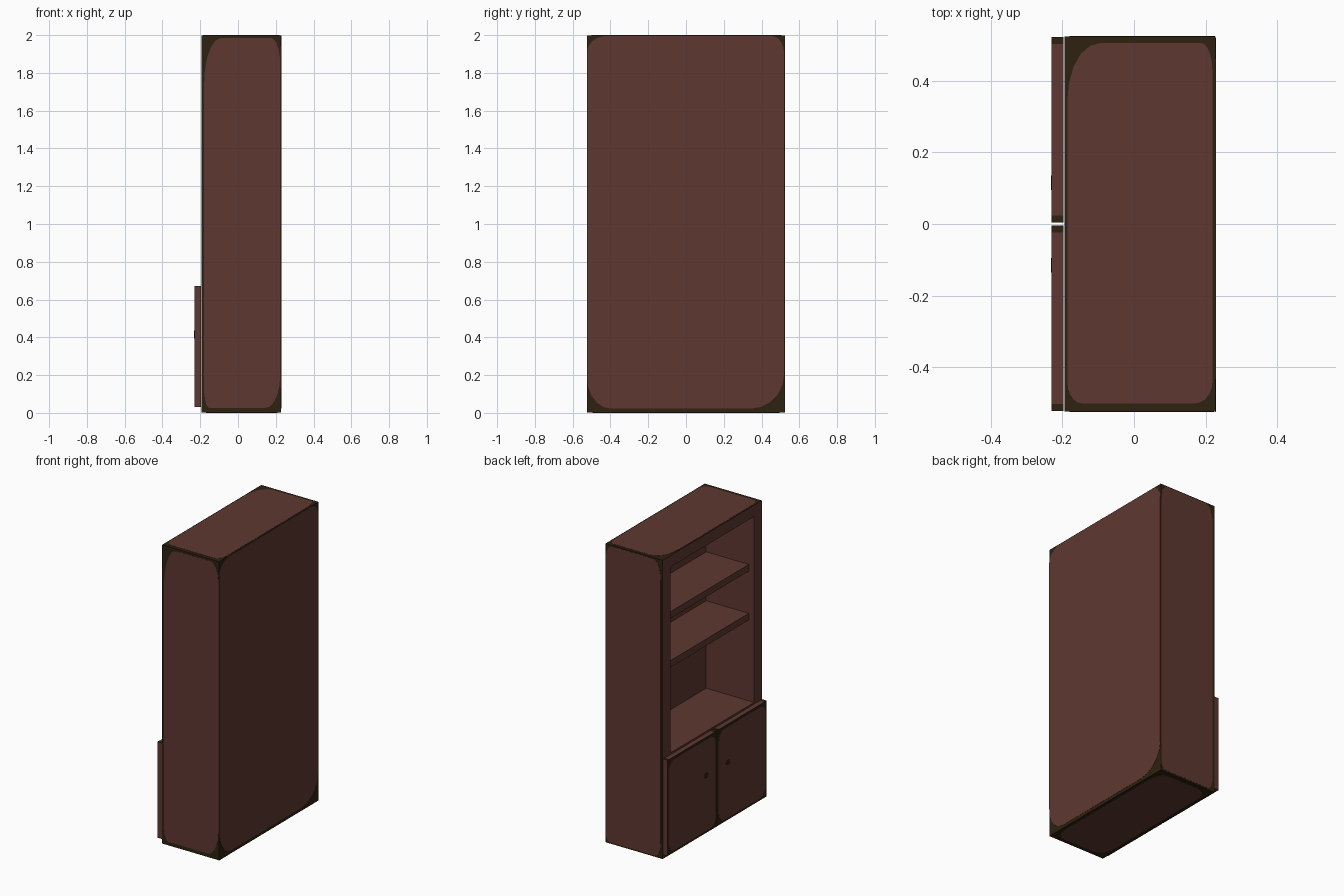
import bpy, bmesh, math
from mathutils import Vector

if "Cube" in bpy.data.objects:
    bpy.data.objects.remove(bpy.data.objects["Cube"])


def material(name, rgb):
    m = bpy.data.materials.new(name)
    m.diffuse_color = (*rgb, 1)
    m.use_nodes = True
    m.node_tree.nodes["Principled BSDF"].inputs["Base Color"].default_value = m.diffuse_color
    return m


BROWN = material("red_brown_wood", (0.112, 0.039, 0.030))
DARK = material("dark_olive_edge", (0.027, 0.016, 0.005))


def finish(bm, name, mats):
    bmesh.ops.recalc_face_normals(bm, faces=bm.faces)
    me = bpy.data.meshes.new(name)
    bm.to_mesh(me)
    bm.free()
    for m in mats:
        me.materials.append(m)
    ob = bpy.data.objects.new(name, me)
    bpy.context.collection.objects.link(ob)
    return ob


def box(lo, hi):
    bm = bmesh.new()
    bmesh.ops.create_cube(bm, size=1)
    for v in bm.verts:
        v.co = Vector([lo[i] if v.co[i] < 0 else hi[i] for i in range(3)])
    return bm


def plate(name, axis, level, lo, hi, corners, mat=BROWN, t=0.0012):
    """Thin rounded plate at axis=level; corners are (width, height) radii
    in the order low-low, high-low, high-high, low-high."""
    bm = bmesh.new()
    pts = []
    signs = [(1, 1), (-1, 1), (-1, -1), (1, -1)]
    for i, ((rw, rh), (sx, sy)) in enumerate(zip(corners, signs)):
        cx = (lo[0] if sx > 0 else hi[0]) + sx * rw
        cy = (lo[1] if sy > 0 else hi[1]) + sy * rh
        for k in range(6):
            a = math.pi + i * math.pi / 2 + k * math.pi / 10
            pts.append((cx + rw * math.cos(a), cy + rh * math.sin(a)))
    verts = []
    for p in pts:
        c = list(p)
        c.insert(axis, level)
        verts.append(bm.verts.new(c))
    f = bm.faces.new(verts)
    step = Vector((0, 0, 0))
    step[axis] = t
    ext = bmesh.ops.extrude_face_region(bm, geom=[f], use_keep_orig=True)
    bmesh.ops.translate(bm, vec=step,
                        verts=[g for g in ext["geom"] if isinstance(g, bmesh.types.BMVert)])
    return finish(bm, name, [mat])


X0, X1, Y, H = -0.194, 0.229, 0.525, 2.0
IN_Y, FLOOR, CEIL, BACK = 0.442, 0.68, 1.922, 0.16
E = 0.0012

# Case: box with the open shelf recess pushed in from the -x side
bm = box((X0, -Y + E, E), (X1 - E, Y - E, H - E))
for co, no in [((0, IN_Y, 0), (0, 1, 0)), ((0, -IN_Y, 0), (0, 1, 0)),
               ((0, 0, FLOOR), (0, 0, 1)), ((0, 0, CEIL), (0, 0, 1))]:
    bmesh.ops.bisect_plane(bm, geom=bm.verts[:] + bm.edges[:] + bm.faces[:],
                           plane_co=co, plane_no=no)
mouth = [f for f in bm.faces if abs(f.calc_center_median().x - X0) < 1e-4
         and abs(f.calc_center_median().y) < IN_Y
         and FLOOR < f.calc_center_median().z < CEIL]
ext = bmesh.ops.extrude_face_region(bm, geom=mouth)
bmesh.ops.translate(bm, vec=(BACK - X0, 0, 0),
                    verts=[g for g in ext["geom"] if isinstance(g, bmesh.types.BMVert)])
bmesh.ops.delete(bm, geom=[f for f in mouth if f.is_valid], context='FACES')
# Outer faces get the dark edge colour, seen around the brown panels
for f in bm.faces:
    c = f.calc_center_median()
    outer = c.x > X1 - 0.01 or abs(c.y) > Y - 0.01 or c.z < 0.01 or c.z > H - 0.01
    f.material_index = 1 if outer and abs(c.x - X0) > 1e-4 else 0
finish(bm, "case", [BROWN, DARK])

# Brown panels on the outer faces
plate("rear_panel", 0, X1 - E, (-Y, 0.022), (Y - 0.006, H - 0.003),
      [(0.13, 0.17), (0.18, 0.18), (0.07, 0.09), (0.11, 0.09)])
plate("side_panel_near", 1, -Y, (X0 + 0.014, 0.025), (X1 - 0.006, H - 0.015),
      [(0.03, 0.11), (0.08, 0.17), (0.05, 0.13), (0.09, 0.25)])
plate("side_panel_far", 1, Y - E, (X0 + 0.014, 0.01), (X1 - 0.003, H - 0.008),
      [(0.04, 0.09), (0.03, 0.06), (0.04, 0.1), (0.05, 0.13)])
plate("top_panel", 2, H - E, (X0 + 0.008, -Y + 0.024), (X1 - 0.01, Y - 0.02),
      [(0.04, 0.06), (0.05, 0.06), (0.03, 0.08), (0.09, 0.16)])
plate("bottom_panel", 2, 0, (X0 + 0.025, -Y + 0.03), (X1 - 0.02, Y - 0.03),
      [(0.08, 0.1)] * 4)

# Shelves
for i, top in enumerate((1.265, 1.592)):
    finish(box((-0.155, -IN_Y - 0.005, top - 0.045), (BACK + 0.005, IN_Y + 0.005, top)),
           f"shelf_{i + 1}", [BROWN])

# Doors with dark edged fronts and small dark pull marks
D0, D1 = -0.231, -0.197
for side, s in (("left", 1), ("right", -1)):
    a, b = sorted((s * 0.004, s * 0.522))
    bm = box((D0 + E, a, 0.03), (D1, b, 0.67))
    for f in bm.faces:
        f.material_index = 1 if f.calc_center_median().x < D0 + 0.005 else 0
    finish(bm, f"door_{side}", [BROWN, DARK])
    plate(f"door_panel_{side}", 0, D0, (a + 0.012, 0.045), (b - 0.012, 0.655),
          [(0.06, 0.06)] * 4)
    plate(f"door_pull_{side}", 0, D0 - E, (s * 0.115 - 0.02, 0.395), (s * 0.115 + 0.02, 0.435),
          [(0.018, 0.018)] * 4, DARK)
    # Dark ends on the door's top edge
    for n, (p, q) in enumerate(((a, a + 0.02), (b - 0.02, b))):
        plate(f"door_top_edge_{side}_{n}", 2, 0.67, (D0, p), (D1, q),
              [(0.002, 0.002)] * 4, DARK)
